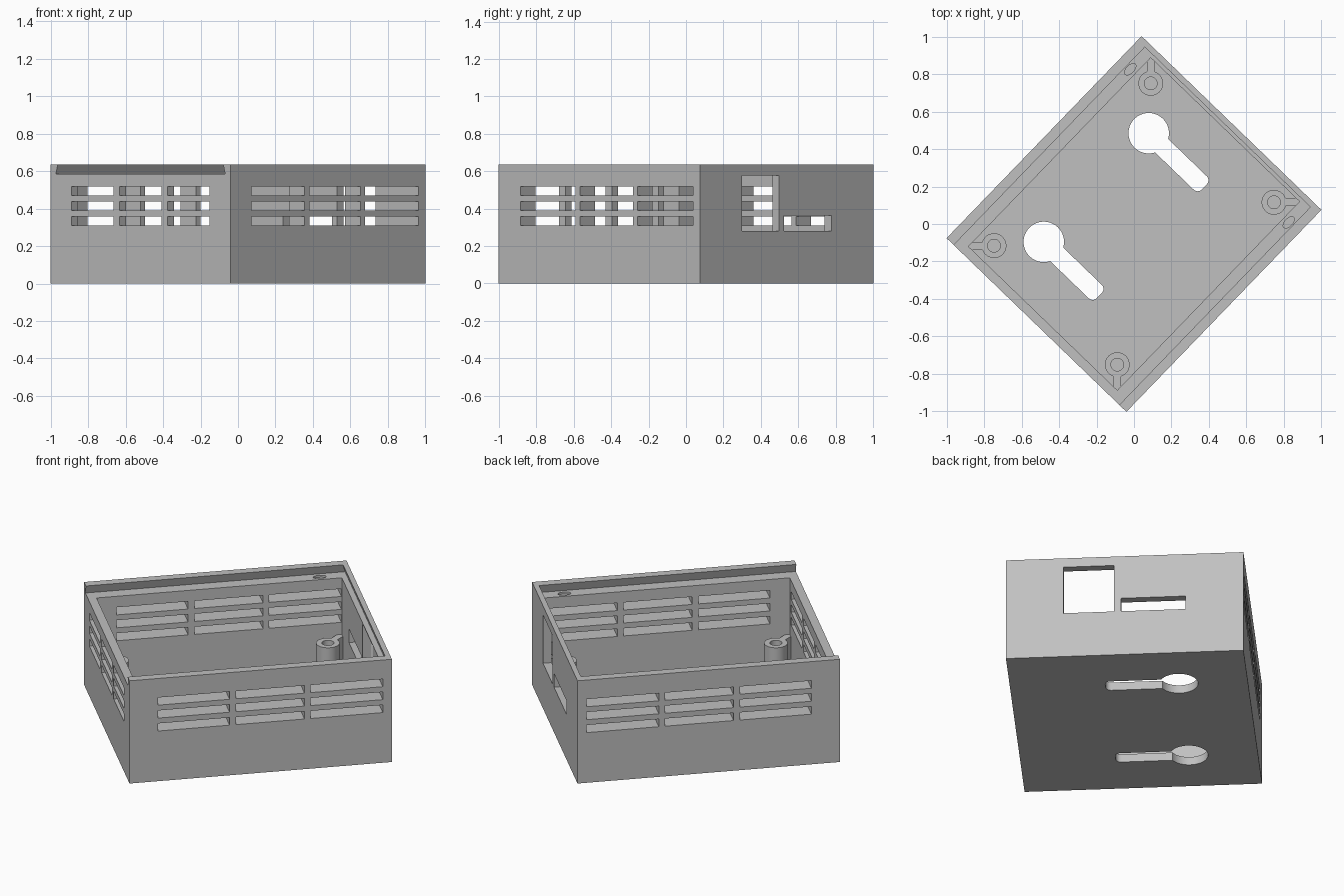
import bpy, bmesh, math
from mathutils import Vector

if "Cube" in bpy.data.objects:
    bpy.data.objects.remove(bpy.data.objects["Cube"])

ANGLE = math.radians(46)          # the case stands turned on the plan
HU, HV, H = 0.749, 0.667, 0.635   # outer half length, half width, height
IU, IV = 0.70, 0.552              # inner half length, half width
FLOOR, LEDGE = 0.05, 0.585

mat = bpy.data.materials.new("light_grey")
mat.diffuse_color = (0.53, 0.53, 0.53, 1)
mat.use_nodes = True
mat.node_tree.nodes["Principled BSDF"].inputs["Base Color"].default_value = mat.diffuse_color


def loft(name, bottom, top, z0, z1):
    """Solid between two matching outlines."""
    bm = bmesh.new()
    a = [bm.verts.new((x, y, z0)) for x, y in bottom]
    b = [bm.verts.new((x, y, z1)) for x, y in top]
    n = len(a)
    bm.faces.new(a[::-1])
    bm.faces.new(b)
    for i in range(n):
        j = (i + 1) % n
        bm.faces.new((a[i], a[j], b[j], b[i]))
    bmesh.ops.recalc_face_normals(bm, faces=bm.faces[:])
    me = bpy.data.meshes.new(name)
    bm.to_mesh(me)
    bm.free()
    me.materials.append(mat)
    ob = bpy.data.objects.new(name, me)
    bpy.context.collection.objects.link(ob)
    return ob


def rect(x0, x1, y0, y1):
    return [(x0, y0), (x1, y0), (x1, y1), (x0, y1)]


def box(name, x0, x1, y0, y1, z0, z1):
    return loft(name, rect(x0, x1, y0, y1), rect(x0, x1, y0, y1), z0, z1)


def disc(name, x, y, r, z0, z1, n=40, sx=1.0):
    pts = [(x + r * sx * math.cos(2 * math.pi * i / n),
            y + r * math.sin(2 * math.pi * i / n)) for i in range(n)]
    return loft(name, pts, pts, z0, z1)


def boolean(ob, other, op="DIFFERENCE"):
    bpy.context.view_layer.objects.active = ob
    m = ob.modifiers.new("cut", "BOOLEAN")
    m.operation, m.solver, m.object = op, "EXACT", other
    bpy.ops.object.modifier_apply(modifier=m.name)
    bpy.data.objects.remove(other, do_unlink=True)


# Main case, with a hollow open at the top
case = box("case", -HU, HU, -HV, HV, 0, H)
boolean(case, box("hollow", -IU, IU, -IV, IV, FLOOR, H + 0.1))

# Dovetail track for a sliding lid, open at one end
slope = 0.014 / (H - LEDGE)
over = 0.02
shift = slope * (H + over - LEDGE)
low = rect(-HU - 0.1, 0.733, -0.628, 0.628)
high = rect(-HU - 0.1, 0.733 - shift, -0.628 + shift, 0.628 - shift)
boolean(case, loft("lid_track", low, high, LEDGE, H + over))

# Vent slots: three rows of three on the two long walls and one end wall
ROWS = (0.31, 0.39, 0.47)
for z in ROWS:
    for u0, u1 in ((-0.586, -0.178), (-0.142, 0.25), (0.285, 0.697)):
        for s in (-1, 1):
            v0, v1 = sorted((s * (IV - 0.03), s * (HV + 0.05)))
            boolean(case, box("vent", u0, u1, v0, v1, z, z + 0.047))
    for c in (-0.357, 0, 0.357):
        boolean(case, box("vent", -HU - 0.05, -IU + 0.03,
                          c - 0.155, c + 0.155, z, z + 0.047))

# Connector openings in the other end wall
boolean(case, box("tall_port", IU - 0.03, HU + 0.05, -0.345, -0.06, 0.28, 0.578))
boolean(case, box("flat_port", IU - 0.03, HU + 0.05, -0.022, 0.343, 0.28, 0.364))

# Keyhole hanging openings in the floor
for u in (-0.403, 0.403):
    r, hw, end = 0.03, 0.05, -0.132
    pts = [(u + hw, 0.28), (u - hw, 0.28)]
    for cx, start in ((u - hw + r, 180), (u + hw - r, 270)):
        for k in range(7):
            a = math.radians(start + 15 * k)
            pts.append((cx + r * math.cos(a), end + r + r * math.sin(a)))
    boolean(case, loft("key_slot", pts, pts, -0.05, FLOOR + 0.02))
    boolean(case, disc("key_hole", u, 0.28, 0.108, -0.05, FLOOR + 0.02, 48))

# Shallow lid detents on the ledges
for s in (-1, 1):
    boolean(case, disc("detent", 0.58, s * 0.588, 0.02, LEDGE - 0.012, LEDGE + 0.02, 24, 1.9))

parts = [case]

# Screw posts, each with a thin web to its corner
for su in (-1, 1):
    for sv in (-1, 1):
        c = Vector((su * 0.602, sv * 0.457))
        post = disc("screw_post", c.x, c.y, 0.066, FLOOR - 0.02, 0.235)
        corner = Vector((su * (IU + 0.01), sv * (IV + 0.01)))
        d = (corner - c).normalized()
        n = Vector((-d.y, d.x)) * 0.02
        p = [tuple(q) for q in (c - n, corner - n, corner + n, c + n)]
        boolean(post, loft("web", p, p, FLOOR - 0.02, 0.235), "UNION")
        boolean(post, disc("bore", c.x, c.y, 0.034, FLOOR, 0.3, 32))
        parts.append(post)

# Turn everything on the plan and shade
for ob in parts:
    ob.rotation_euler.z = ANGLE
bpy.ops.object.select_all(action="DESELECT")
for ob in parts:
    ob.select_set(True)
bpy.context.view_layer.objects.active = case
bpy.ops.object.shade_smooth_by_angle(angle=math.radians(30))
